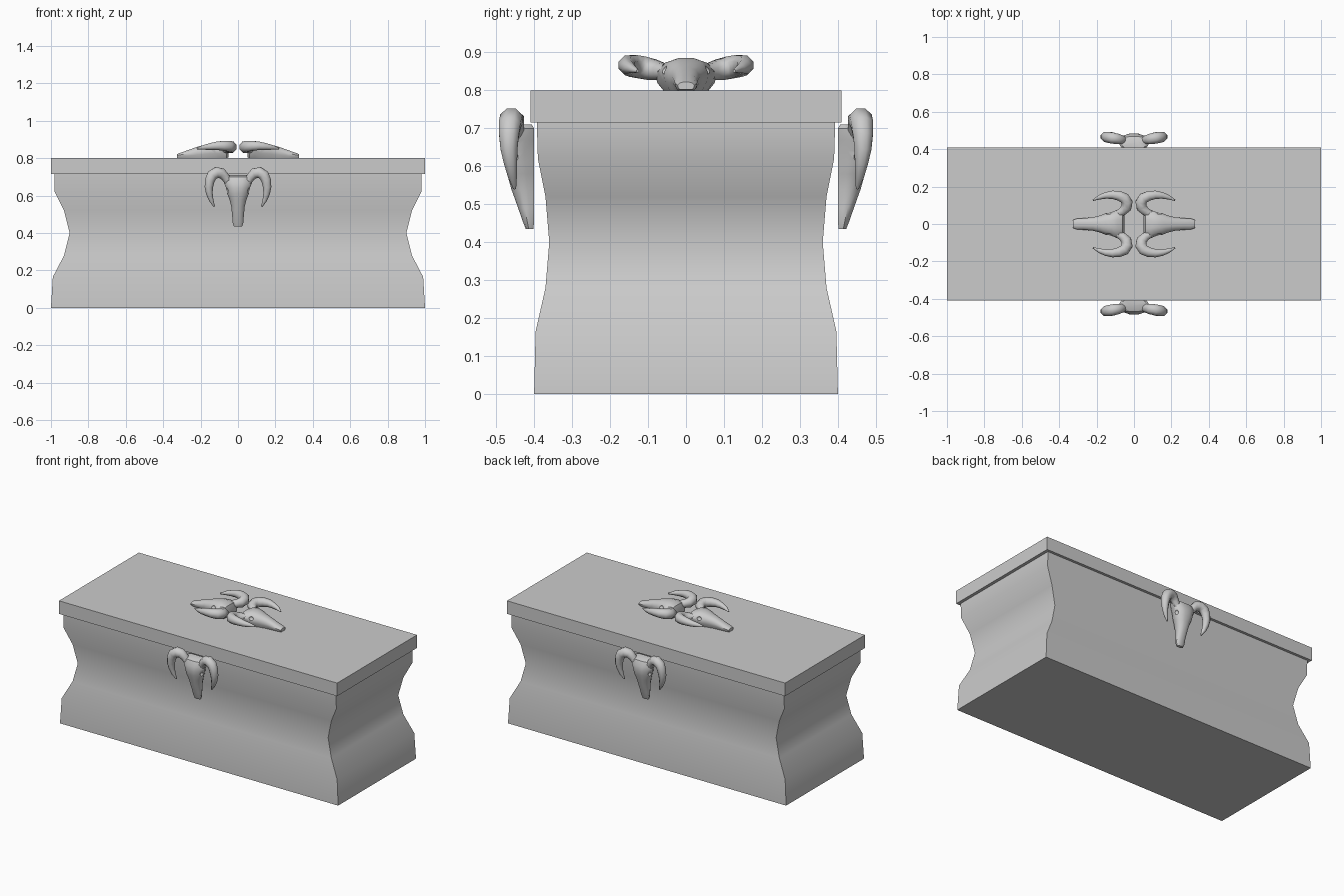
import bpy, bmesh, math
from mathutils import Matrix, Vector

if "Cube" in bpy.data.objects:
    bpy.data.objects.remove(bpy.data.objects["Cube"])


def mesh_object(name, bm, smooth=None):
    bmesh.ops.recalc_face_normals(bm, faces=bm.faces)
    me = bpy.data.meshes.new(name)
    bm.to_mesh(me)
    bm.free()
    ob = bpy.data.objects.new(name, me)
    bpy.context.collection.objects.link(ob)
    if smooth:
        bpy.ops.object.select_all(action='DESELECT')
        ob.select_set(True)
        bpy.context.view_layer.objects.active = ob
        bpy.ops.object.shade_smooth_by_angle(angle=math.radians(smooth))
    return ob


def loft(bm, rings):
    """Skin a list of equal-length point rings and cap both ends."""
    vr = [[bm.verts.new(p) for p in r] for r in rings]
    n = len(vr[0])
    for a, b in zip(vr, vr[1:]):
        for i in range(n):
            j = (i + 1) % n
            bm.faces.new((a[i], a[j], b[j], b[i]))
    bm.faces.new(vr[0])
    bm.faces.new(vr[-1])


def rect(x, y, z):
    return [(-x, -y, z), (x, -y, z), (x, y, z), (-x, y, z)]


# Waisted chest body
bm = bmesh.new()
profile = [(0, 1.0, .40), (.165, .99, .396), (.28, .93, .37), (.40, .90, .36),
           (.52, .93, .37), (.62, .98, .39), (.72, .98, .393)]
loft(bm, [rect(x, y, z) for z, x, y in profile])
mesh_object("chest_body", bm, 40)

# Flat lid
bm = bmesh.new()
loft(bm, [rect(1.0, .41, .715), rect(1.0, .41, .80)])
mesh_object("chest_lid", bm)

# Ram skull: local x sideways, y towards the crown, z outwards
bm = bmesh.new()
sections = [(-.045, .064, .006, .040), (-.056, .080, 0, .068), (-.085, .076, 0, .082),
            (-.115, .063, 0, .085), (-.145, .058, 0, .080), (-.175, .046, 0, .071),
            (-.215, .036, 0, .060), (-.265, .031, 0, .042), (-.300, .029, 0, .030),
            (-.320, .022, .002, .022)]
rings = []
for v, hw, lo, hi in sections:
    shape = [(-.75, 0), (.75, 0), (.95, .3), (1, .6), (.75, .88), (.3, 1),
             (-.3, 1), (-.75, .88), (-1, .6), (-.95, .3)]
    rings.append([(hw * a, v, lo + (hi - lo) * b) for a, b in shape])
loft(bm, rings)
skull = mesh_object("ram_skull", bm)

# Eye sockets cut into the skull
bm = bmesh.new()
for s in (-1, 1):
    m = Matrix.Translation((s * .066, -.132, .056)) @ Matrix.Diagonal((.018, .017, .015, 1))
    bmesh.ops.create_uvsphere(bm, u_segments=10, v_segments=6, radius=1, matrix=m)
cutter = mesh_object("socket_cutter", bm)
cutter.hide_render = True
mod = skull.modifiers.new("sockets", 'BOOLEAN')
mod.object = cutter
mod.solver = 'EXACT'
deps = bpy.context.evaluated_depsgraph_get()
cut_mesh = bpy.data.meshes.new_from_object(skull.evaluated_get(deps))
bm = bmesh.new()
bm.from_mesh(cut_mesh)
bpy.data.objects.remove(skull)
bpy.data.objects.remove(cutter)
skull = mesh_object("ram_skull", bm, 40)

# Pair of curled horns, tapered along a path: (x, y, z, radius)
path = [(.050, -.085, .048, .021), (.068, -.056, .050, .025), (.088, -.036, .054, .030),
        (.115, -.032, .060, .032), (.138, -.046, .064, .031), (.151, -.075, .066, .028),
        (.156, -.110, .066, .024), (.153, -.145, .062, .019), (.143, -.180, .057, .013),
        (.127, -.214, .051, .004)]
bm = bmesh.new()
for s in (-1, 1):
    pts = [Vector((s * x, y, z)) for x, y, z, r in path]
    rings = []
    for i, p in enumerate(pts):
        t = (pts[min(i + 1, len(pts) - 1)] - pts[max(i - 1, 0)]).normalized()
        side = t.cross(Vector((0, 0, 1))).normalized()
        up = side.cross(t)
        r = path[i][3]
        rings.append([p + r * (side * math.cos(k * math.tau / 8 + .39)
                               + up * math.sin(k * math.tau / 8 + .39)) for k in range(8)])
    loft(bm, rings)
horns = mesh_object("ram_horns", bm, 50)

# Place one ornament on front and back, and a pair on the lid
upright = Matrix.Rotation(math.pi / 2, 4, 'X')
places = [Matrix.Translation((0, -.40, .755)) @ upright,
          Matrix.Translation((0, .40, .755)) @ Matrix.Rotation(math.pi, 4, 'Z') @ upright]
for s in (-1, 1):
    places.append(Matrix.Translation((s * .005, 0, .80)) @ Matrix.Rotation(s * math.pi / 2, 4, 'Z'))
for part in (skull, horns):
    for i, m in enumerate(places):
        ob = part if i == 0 else part.copy()
        if i:
            bpy.context.collection.objects.link(ob)
        ob.matrix_world = m
